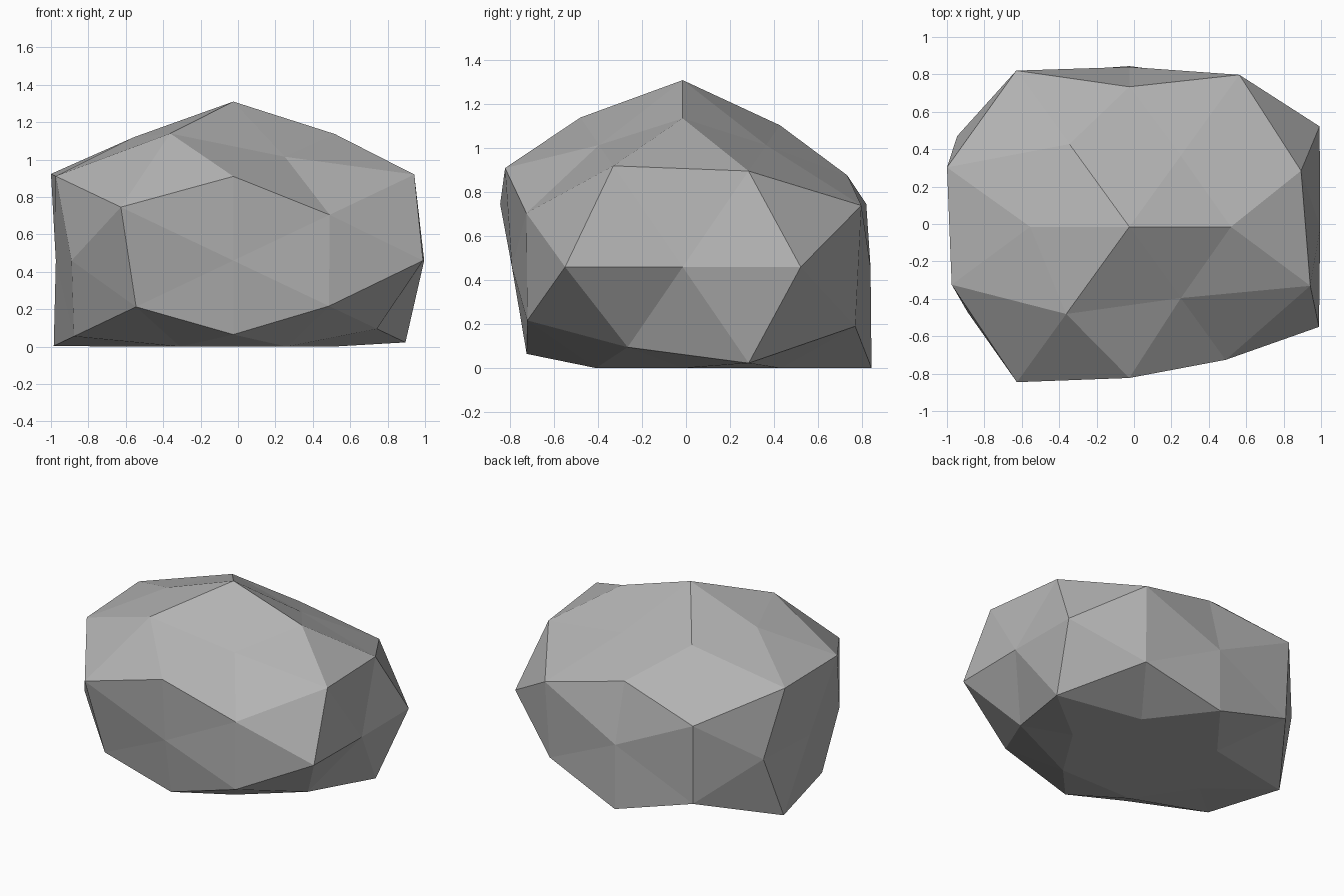
import bpy
import bmesh
from itertools import product
from mathutils import Vector

if "Cube" in bpy.data.objects:
    bpy.data.objects.remove(bpy.data.objects["Cube"])

CENTRE = Vector((-0.025, -0.015, 0.46))
STRETCH = Vector((1.3, 1.11, 1.0))

# Directions of a once-subdivided icosahedron, one per symmetric family, with the
# rock's radius for every sign choice (z slowest, x fastest, plus before minus)
FAMILIES = [
    ((1, 0, 0), (0.785, 0.73)),
    ((0, 1, 0), (0.77, 0.70)),
    ((0, 0, 1), (0.85, 0.70)),
    ((0.526, 0, 0.851), (0.795, 0.776, 0.78, 0.80)),
    ((0, 0.851, 0.526), (0.793, 0.856, 0.91, 0.752)),
    ((0.851, 0.526, 0), (0.92, 0.832, 0.917, 0.782)),
    ((0.309, 0.5, 0.809), (0.685, 0.797, 0.686, 0.84, 0.80, 0.80, 0.71, 0.71)),
    ((0.809, 0.309, 0.5), (0.873, 0.927, 0.92, 0.903, 0.875, 0.913, 0.73, 0.81)),
    ((0.5, 0.809, 0.309), (0.905, 0.93, 0.792, 0.925, 0.874, 0.91, 0.787, 0.80)),
]


def signs(value):
    return (1, -1) if value else (1,)


# Faceted ball: hull of all directions
bm = bmesh.new()
target = {}
for (x, y, z), radii in FAMILIES:
    choices = product(signs(z), signs(y), signs(x))
    for (sz, sy, sx), radius in zip(choices, radii):
        direction = Vector((x * sx, y * sy, z * sz)).normalized()
        vert = bm.verts.new(direction)
        target[vert] = CENTRE + direction * STRETCH * radius
bmesh.ops.convex_hull(bm, input=list(bm.verts))

# Push each corner to its radius and flatten the underside onto the ground
for vert, point in target.items():
    point.z = max(point.z, 0.0)
    vert.co = point
bmesh.ops.recalc_face_normals(bm, faces=list(bm.faces))

mesh = bpy.data.meshes.new("rock")
bm.to_mesh(mesh)
bm.free()

# Stone colour
stone = bpy.data.materials.new("stone_grey")
stone.diffuse_color = (0.45, 0.45, 0.45, 1.0)
stone.use_nodes = True
stone.node_tree.nodes["Principled BSDF"].inputs["Base Color"].default_value = stone.diffuse_color
mesh.materials.append(stone)

rock = bpy.data.objects.new("rock", mesh)
bpy.context.collection.objects.link(rock)
